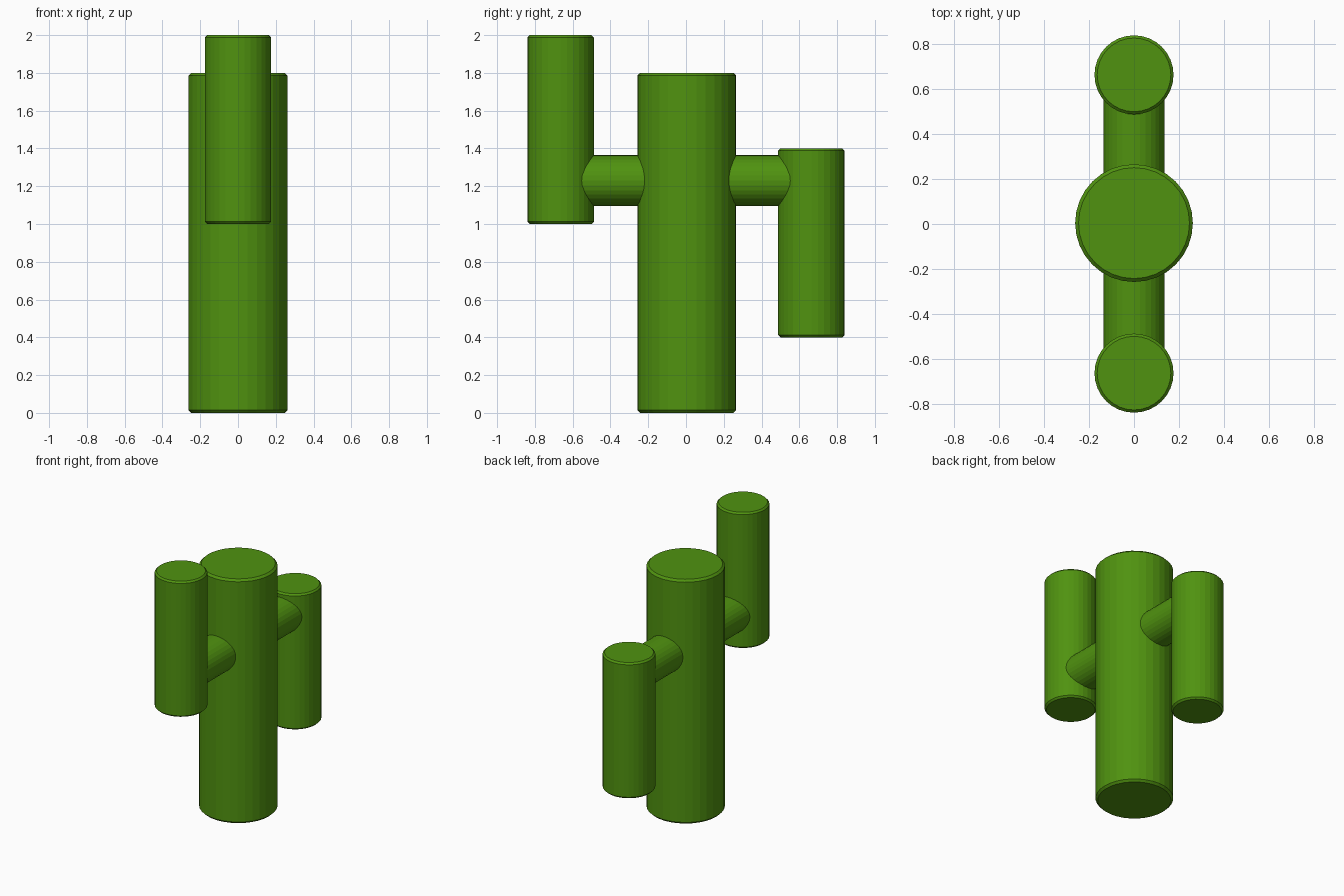
import bpy
import math

cube = bpy.data.objects.get("Cube")
if cube:
    bpy.data.objects.remove(cube, do_unlink=True)

SIDES = 32

green = bpy.data.materials.new("cactus green")
green.use_nodes = True
color = (0.08, 0.29, 0.005, 1)
green.diffuse_color = color
green.node_tree.nodes["Principled BSDF"].inputs["Base Color"].default_value = color


def cylinder(name, radius, length, center, tilt=0.0, rim=0.0):
    """Flat-sided cylinder, optionally with a small chamfer on both rims."""
    bpy.ops.mesh.primitive_cylinder_add(
        vertices=SIDES, radius=radius, depth=length,
        location=center, rotation=(tilt, 0, 0))
    obj = bpy.context.object
    obj.name = name
    obj.data.materials.append(green)
    if rim:
        bevel = obj.modifiers.new("rim", "BEVEL")
        bevel.width = rim
        bevel.segments = 1
        bevel.limit_method = "ANGLE"
        bevel.angle_limit = math.radians(40)
    return obj


# Main trunk
cylinder("trunk", 0.262, 1.8, (0, 0.004, 0.9), rim=0.015)

# Upright arms and the stubs joining them to the trunk
ARM_Y = 0.664
STUB_Z = 1.23
for side, y, z in (("front", -ARM_Y, 1.5), ("back", ARM_Y, 0.9)):
    cylinder(side + "_arm", 0.176, 1.0, (0, y, z), rim=0.012)
    cylinder(side + "_stub", 0.135, ARM_Y, (0, y / 2, STUB_Z),
             tilt=math.pi / 2)
